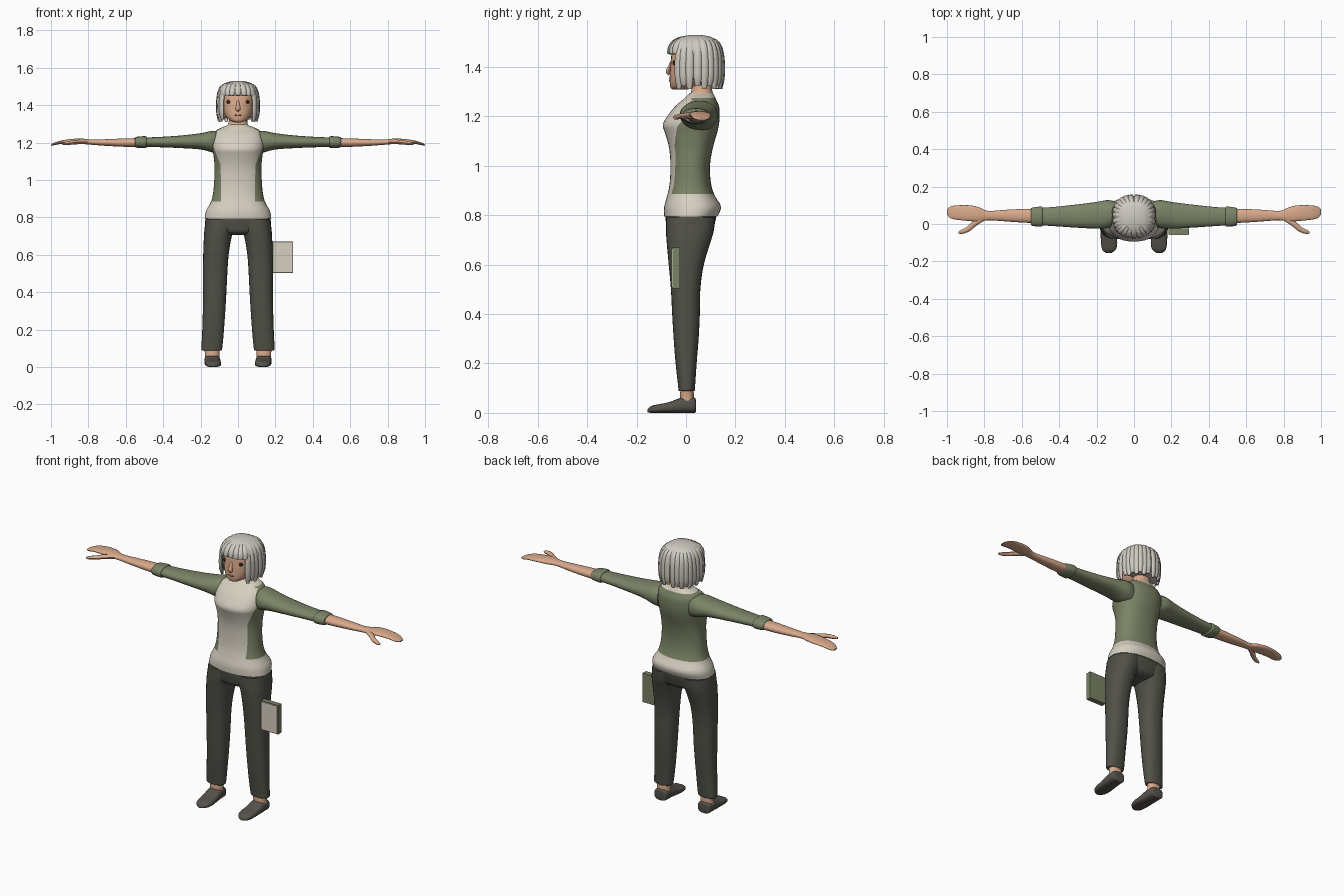
import bpy, bmesh, math
from mathutils import Vector

if "Cube" in bpy.data.objects:
    bpy.data.objects.remove(bpy.data.objects["Cube"])


def material(name, r, g, b):
    m = bpy.data.materials.new(name)
    m.diffuse_color = tuple((c / 255) ** 2.2 for c in (r, g, b)) + (1,)
    m.use_nodes = True
    m.node_tree.nodes["Principled BSDF"].inputs["Base Color"].default_value = m.diffuse_color
    return m


SKIN = material("skin", 216, 168, 138)
HAIR = material("grey hair", 206, 201, 191)
JACKET = material("olive cardigan", 122, 130, 102)
SHIRT = material("cream shirt", 213, 206, 192)
PANTS = material("charcoal trousers", 82, 82, 74)
SHOE = material("dark shoes", 86, 83, 77)
DARK = material("dark eye", 45, 38, 34)
LIP = material("lip", 172, 112, 94)


def finish(bm, name, mats, mirror=False, angle=50):
    bmesh.ops.recalc_face_normals(bm, faces=bm.faces)
    me = bpy.data.meshes.new(name)
    for f in bm.faces:
        f.smooth = True
    bm.to_mesh(me)
    bm.free()
    me.set_sharp_from_angle(angle=math.radians(angle))
    for m in mats:
        me.materials.append(m)
    ob = bpy.data.objects.new(name, me)
    bpy.context.collection.objects.link(ob)
    if mirror:
        mod = ob.modifiers.new("mirror", 'MIRROR')
        mod.use_mirror_merge = False
    return ob


def smooth_rows(rows, sub):
    """Catmull-Rom interpolation of number rows."""
    out = []
    for i in range(len(rows) - 1):
        p = [rows[max(i - 1, 0)], rows[i], rows[i + 1], rows[min(i + 2, len(rows) - 1)]]
        for k in range(sub):
            t = k / sub
            out.append([0.5 * (2 * b + (c - a) * t + (2 * a - 5 * b + 4 * c - d) * t * t
                               + (3 * b - a - 3 * c + d) * t ** 3) for a, b, c, d in zip(*p)])
    return out + [list(rows[-1])]


def skin_rings(bm, rings):
    vs = [[bm.verts.new(p) for p in r] for r in rings]
    n = len(vs[0])
    for a, b in zip(vs, vs[1:]):
        for i in range(n):
            bm.faces.new((a[i], a[(i + 1) % n], b[(i + 1) % n], b[i]))
    bm.faces.new(vs[0])
    bm.faces.new(vs[-1])


def sq(v, e):
    return math.copysign(abs(v) ** (2 / e), v)


def loft(axis, rows, seg=28, e=2.2, sub=3):
    """Rows: position on axis, then low/high bounds in the two other axes."""
    bm = bmesh.new()
    rings = []
    for t, a0, a1, b0, b1 in smooth_rows(rows, sub):
        ring = []
        for i in range(seg):
            w = 2 * math.pi * i / seg
            p = [(a0 + a1) / 2 + (a1 - a0) / 2 * sq(math.cos(w), e),
                 (b0 + b1) / 2 + (b1 - b0) / 2 * sq(math.sin(w), e)]
            p.insert(axis, t)
            ring.append(p)
        rings.append(ring)
    skin_rings(bm, rings)
    return bm


def sym(rows):
    """Rows with one half width instead of left/right bounds."""
    return [(z, -w, w, y0, y1) for z, w, y0, y1 in rows]


def strand(bm, path, side, width, thick, sub=3, seg=8):
    """Flattened tube; each path row is x, y, z, scale."""
    pts = smooth_rows(path, sub)
    rings = []
    for i, p in enumerate(pts):
        c = Vector(p[:3])
        d = Vector(pts[min(i + 1, len(pts) - 1)][:3]) - Vector(pts[max(i - 1, 0)][:3])
        nrm = d.cross(side).normalized()
        rings.append([c + (side * width * math.cos(w) + nrm * thick * math.sin(w)) * p[3]
                      for w in (2 * math.pi * k / seg for k in range(seg))])
    skin_rings(bm, rings)


def blob(name, loc, size, mat, mirror=False):
    bm = bmesh.new()
    bmesh.ops.create_uvsphere(bm, u_segments=16, v_segments=10, radius=1)
    for v in bm.verts:
        v.co = Vector(loc) + Vector(a * b for a, b in zip(v.co, size))
    finish(bm, name, [mat], mirror)


# Torso: cream shirt with an open cardigan
bm = loft(2, sym([(.795, .178, -.088, .128), (.835, .171, -.088, .142), (.88, .146, -.076, .116),
                  (.93, .133, -.066, .101), (1.0, .127, -.063, .097), (1.07, .125, -.068, .108),
                  (1.13, .131, -.084, .125), (1.165, .137, -.094, .133), (1.2, .14, -.076, .136),
                  (1.24, .131, -.045, .134), (1.268, .113, -.012, .122), (1.29, .062, .01, .112),
                  (1.296, .05, .02, .105)]), seg=48, e=2.3)
OPENING = [(.885, .09), (1.08, .093), (1.18, .133), (1.3, .1)]


def cut(co, no):
    bmesh.ops.bisect_plane(bm, geom=bm.verts[:] + bm.edges[:] + bm.faces[:], dist=1e-5,
                           plane_co=co, plane_no=no)


for z in (.885, 1.274):
    cut((0, 0, z), (0, 0, 1))
for (z0, x0), (z1, x1) in zip(OPENING, OPENING[1:]):
    for s in (1, -1):
        cut((s * x0, 0, z0), (s * (z1 - z0), 0, x0 - x1))
for f in bm.faces:
    c = f.calc_center_median()
    half = 0
    for (z0, x0), (z1, x1) in zip(OPENING, OPENING[1:]):
        if z0 <= c.z <= z1:
            half = x0 + (x1 - x0) * (c.z - z0) / (z1 - z0)
    opened = c.y < .02 and abs(c.x) < half
    f.material_index = 0 if opened or c.z < .885 or c.z > 1.274 else 1
finish(bm, "torso", [SHIRT, JACKET])

# Sleeves, rolled cuffs, forearms with hands, thumbs
finish(loft(0, [(.1, .0, .12, 1.14, 1.262), (.14, -.022, .128, 1.148, 1.262), (.2, -.025, .118, 1.163, 1.25),
                (.3, -.02, .105, 1.17, 1.238), (.42, -.012, .092, 1.175, 1.23),
                (.53, -.005, .084, 1.178, 1.226)]), "sleeves", [JACKET], True)
finish(loft(0, [(.488, -.006, .086, 1.176, 1.228), (.495, -.014, .093, 1.17, 1.234),
                (.53, -.012, .09, 1.171, 1.232), (.548, -.008, .086, 1.174, 1.229),
                (.552, .0, .08, 1.18, 1.222)]), "cuffs", [JACKET], True)
finish(loft(0, [(.5, .004, .08, 1.176, 1.224), (.6, .008, .08, 1.177, 1.222), (.7, .015, .075, 1.182, 1.218),
                (.78, .02, .07, 1.188, 1.216), (.83, .012, .09, 1.192, 1.221), (.88, .016, .1, 1.194, 1.22),
                (.94, .022, .1, 1.193, 1.212), (.98, .03, .094, 1.186, 1.2),
                (1.0, .05, .078, 1.183, 1.19)]), "forearms_and_hands", [SKIN], True)
bm = bmesh.new()
strand(bm, [(.81, .03, 1.204, 1), (.855, .0, 1.203, 1), (.885, -.026, 1.2, .9),
            (.915, -.04, 1.196, .8), (.938, -.046, 1.193, .4)], Vector((0, 0, 1)), .012, .015)
finish(bm, "thumbs", [SKIN], True)

# Trousers: hips and legs
finish(loft(2, sym([(.705, .06, -.04, .07), (.72, .13, -.07, .1), (.75, .172, -.078, .112),
                    (.8, .172, -.083, .122), (.85, .15, -.07, .11)]), seg=36, e=2.3), "hips", [PANTS])
finish(loft(2, [(.79, .01, .172, -.081, .118), (.74, .014, .179, -.081, .113), (.7, .033, .182, -.079, .102),
                (.6, .05, .186, -.07, .072), (.5, .057, .187, -.061, .058), (.4, .062, .187, -.056, .056),
                (.3, .068, .188, -.05, .051), (.2, .075, .191, -.042, .043), (.11, .083, .195, -.032, .037),
                (.09, .088, .194, -.03, .035), (.088, .1, .18, -.02, .028)], e=2.3), "legs", [PANTS], True)

# Ankles and shoes
finish(loft(2, [(.04, .1, .178, -.022, .032), (.07, .1, .177, -.024, .032), (.1, .098, .18, -.022, .03)]),
       "ankles", [SKIN], True)
finish(loft(1, [(.04, .108, .168, .004, .052), (.034, .1, .178, .0, .062), (.0, .096, .18, .0, .065),
                (-.03, .094, .18, .0, .058), (-.07, .091, .178, .0, .043), (-.11, .09, .176, .0, .035),
                (-.14, .1, .168, .0, .028), (-.156, .122, .148, .002, .015)], e=2.8), "shoes", [SHOE], True, 60)

# Neck and head
finish(loft(2, sym([(1.25, .075, .005, .11), (1.285, .062, .012, .112), (1.305, .05, .022, .106),
                    (1.36, .048, .02, .1)])), "neck", [SKIN])
finish(loft(2, sym([(1.308, .018, -.05, .0), (1.316, .04, -.062, .03), (1.34, .066, -.066, .07),
                    (1.38, .083, -.065, .11), (1.42, .089, -.062, .125), (1.46, .087, -.056, .125),
                    (1.495, .06, -.03, .1)])), "head", [SKIN])
bm = bmesh.new()
strand(bm, [(0, -.058, 1.425, .5), (0, -.066, 1.4, .8), (0, -.071, 1.382, 1.2), (0, -.064, 1.37, .8)],
       Vector((1, 0, 0)), .011, .009)
finish(bm, "nose", [SKIN])
blob("eyes", (.048, -.046, 1.417), (.015, .008, .01), DARK, True)
blob("mouth", (0, -.064, 1.346), (.02, .005, .005), LIP)

# Hair: crown cap, back volume, then strands round the head
finish(loft(2, sym([(1.45, .108, -.068, .146), (1.48, .103, -.066, .142), (1.505, .088, -.05, .126),
                    (1.522, .06, -.022, .1), (1.53, .02, .02, .06)]), e=2.5), "hair_crown", [HAIR])
finish(loft(2, sym([(1.33, .092, .045, .135), (1.36, .1, .01, .142), (1.42, .104, -.01, .144),
                    (1.47, .1, -.02, .14)]), e=2.5), "hair_back", [HAIR])
FALL = [(.62, 1.512, .6), (.82, 1.497, .85), (.95, 1.462, 1), (1.0, 1.41, 1.05), (.99, 1.355, 1), (.94, 1.312, .6)]
FRINGE = [(.55, 1.518, .6), (.8, 1.503, .9), (.96, 1.478, 1), (1.01, 1.453, .75)]


def lock(bm, deg, profile):
    a = math.radians(deg)
    path = [(.107 * r * sq(math.cos(a), 2.4), .04 + .108 * r * sq(math.sin(a), 2.4), z, s)
            for r, z, s in profile]
    strand(bm, path, Vector((-math.sin(a), math.cos(a), 0)), .0165, .01)


bm = bmesh.new()
for i in range(20):
    drop = .012 * (i % 2)
    lock(bm, -38 + i * 256 / 19, [(r, z + drop * (z < 1.33), s) for r, z, s in FALL])
finish(bm, "hair_strands", [HAIR])
bm = bmesh.new()
for i in range(7):
    lock(bm, -132 + i * 14, FRINGE)
finish(bm, "hair_fringe", [HAIR])


# Notebook at the side
def box(name, x0, x1, y0, y1, z0, z1, mat):
    b = bmesh.new()
    bmesh.ops.create_cube(b, size=1)
    for v in b.verts:
        v.co = ((x0 + x1) / 2 + v.co.x * (x1 - x0), (y0 + y1) / 2 + v.co.y * (y1 - y0),
                (z0 + z1) / 2 + v.co.z * (z1 - z0))
    finish(b, name, [mat], angle=30)


box("notebook", .185, .295, -.055, -.025, .503, .67, JACKET)
box("notebook_front", .189, .291, -.058, -.054, .507, .666, SHIRT)
